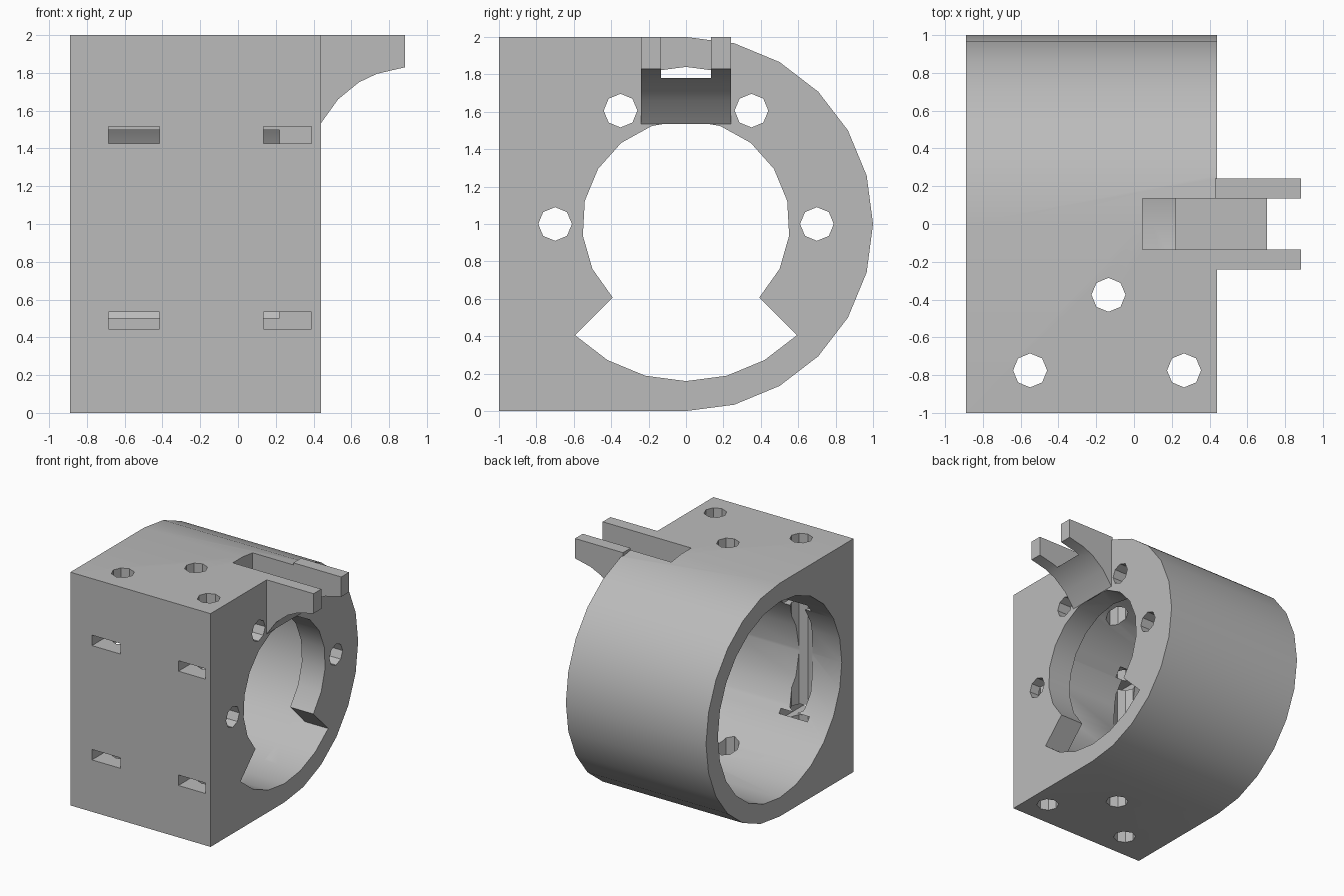
import bpy, bmesh
from math import sin, cos, radians
from mathutils import Vector

if "Cube" in bpy.data.objects:
    bpy.data.objects.remove(bpy.data.objects["Cube"], do_unlink=True)

grey = bpy.data.materials.new("plain grey")
grey.use_nodes = True
COLOUR = (0.5, 0.5, 0.5, 1)
grey.diffuse_color = COLOUR
for node in grey.node_tree.nodes:
    if node.type == "BSDF_PRINCIPLED":
        node.inputs["Base Color"].default_value = COLOUR


def arc(cu, cv, r, start, end, steps):
    """Points on an arc, in degrees, from the first profile axis."""
    angles = [radians(start + (end - start) * i / steps) for i in range(steps + 1)]
    return [(cu + r * cos(a), cv + r * sin(a)) for a in angles]


def circle(cu, cv, r, sides):
    return arc(cu, cv, r, 0, 360, sides)[:-1]


def rect(u0, u1, v0, v1):
    return [(u0, v0), (u1, v0), (u1, v1), (u0, v1)]


def prism(name, profile, axis, low, high):
    """Extrude a flat profile along x (yz), y (xz) or z (xy)."""
    place = {"x": lambda u, v: (low, u, v),
             "y": lambda u, v: (u, low, v),
             "z": lambda u, v: (u, v, low)}[axis]
    bm = bmesh.new()
    face = bm.faces.new([bm.verts.new(place(u, v)) for u, v in profile])
    new = bmesh.ops.extrude_face_region(bm, geom=[face])["geom"]
    shift = Vector([high - low if a == axis else 0 for a in "xyz"])
    bmesh.ops.translate(bm, vec=shift, verts=[g for g in new if isinstance(g, bmesh.types.BMVert)])
    bmesh.ops.recalc_face_normals(bm, faces=bm.faces)
    mesh = bpy.data.meshes.new(name)
    bm.to_mesh(mesh)
    bm.free()
    mesh.materials.append(grey)
    obj = bpy.data.objects.new(name, mesh)
    bpy.context.collection.objects.link(obj)
    return obj


def combine(target, other, operation):
    """Apply a boolean and remove the helper."""
    mod = target.modifiers.new("boolean", "BOOLEAN")
    mod.operation = operation
    mod.solver = "EXACT"
    mod.object = other
    bpy.context.view_layer.objects.active = target
    bpy.ops.object.modifier_apply(modifier=mod.name)
    bpy.data.objects.remove(other, do_unlink=True)


def cut(*args):
    combine(body, prism("cutter", *args), "DIFFERENCE")


LEFT, RIGHT, INNER = -0.89, 0.44, 0.22

# Housing: square front, half-round back
body = prism("housing", [(-1, 2), (-1, 0)] + arc(0, 1, 1, -90, 90, 12), "x", LEFT, RIGHT)

# Main bore, open on one end
cut(circle(0, 1, 0.84, 24), "x", -1.2, INNER)

# Keyhole opening through the end wall
keyhole = arc(0, 1, 0.555, -45, 225, 14) + arc(0, 1, 0.84, 225, 315, 6)
cut(keyhole, "x", 0.1, 0.7)

# Forked bracket with a curved underside
bracket = [(0.43, 2), (0.43, 1.535), (0.44, 1.535), (0.53, 1.66), (0.64, 1.75),
           (0.735, 1.795), (0.885, 1.83), (0.885, 2)]
combine(body, prism("bracket", bracket, "y", -0.24, 0.24), "UNION")
cut(rect(0.045, 1.2, -0.135, 0.135), "z", 1.78, 2.2)

# Screw holes through the end wall
for angle in (0, 60, 120, 180):
    a = radians(angle)
    cut(circle(0.7 * cos(a), 1 + 0.7 * sin(a), 0.09, 8), "x", 0.1, 0.6)

# Vertical mounting holes
for x, y in ((-0.135, -0.375), (-0.55, -0.775), (0.265, -0.775)):
    cut(circle(x, y, 0.09, 8), "z", -0.2, 2.2)

# Strap slots in the front
for x0, x1 in ((-0.685, -0.415), (0.135, 0.39)):
    for z in (0.445, 1.425):
        cut(rect(x0, x1, z, z + 0.09), "y", -1.2, -0.667)

# Smooth the round surfaces, keep the edges crisp
bpy.ops.object.select_all(action="DESELECT")
body.select_set(True)
bpy.context.view_layer.objects.active = body
bpy.ops.object.shade_smooth_by_angle(angle=radians(30))
